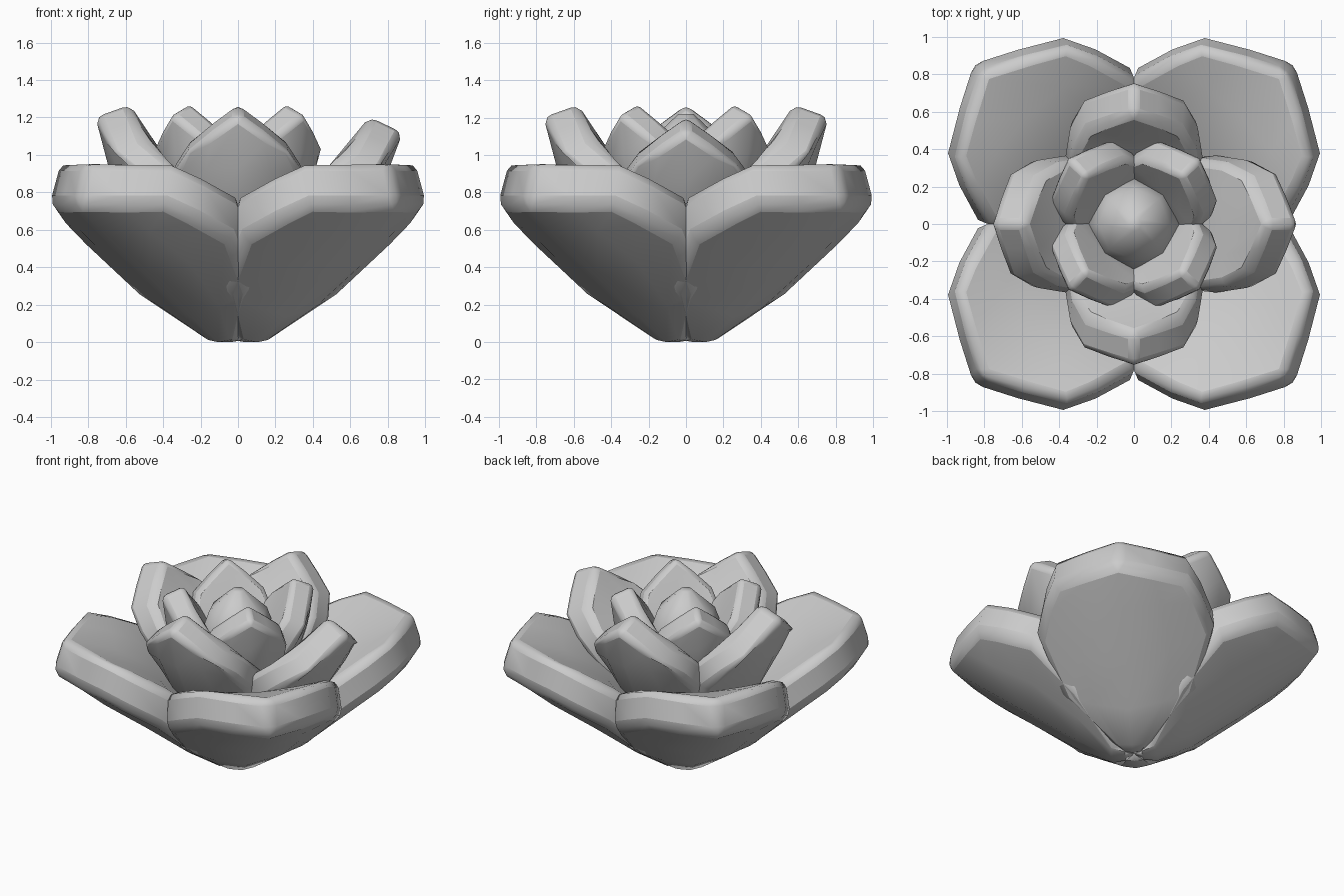
import bpy, bmesh, math
from mathutils import Matrix

if "Cube" in bpy.data.objects:
    bpy.data.objects.remove(bpy.data.objects["Cube"], do_unlink=True)

# Single stone-grey material
grey = bpy.data.materials.new("stone_grey")
grey.use_nodes = True
colour = (0.6, 0.6, 0.6, 1)
grey.diffuse_color = colour
grey.node_tree.nodes["Principled BSDF"].inputs["Base Color"].default_value = colour

COLUMNS = (-1, -0.5, 0, 0.5, 1)


def finish(name, bm, matrix, bevel):
    """Turn a bmesh into a softly bevelled, smooth shaded object."""
    bmesh.ops.recalc_face_normals(bm, faces=bm.faces)
    mesh = bpy.data.meshes.new(name)
    bm.to_mesh(mesh)
    bm.free()
    mesh.transform(matrix)
    mesh.materials.append(grey)
    obj = bpy.data.objects.new(name, mesh)
    bpy.context.collection.objects.link(obj)
    if bevel:
        mod = obj.modifiers.new("soft_rim", "BEVEL")
        mod.width, mod.segments = bevel, 2
        mod.limit_method, mod.angle_limit = "ANGLE", math.radians(50)
        mod.use_clamp_overlap = False
    bpy.ops.object.select_all(action="DESELECT")
    obj.select_set(True)
    bpy.context.view_layer.objects.active = obj
    bpy.ops.object.shade_smooth_by_angle(angle=math.radians(60))


def petal(name, stations, inward, rise, fill, bevel, matrix):
    """Cupped slab along +x. Station: centre x, edge x, half width, centre z, edge z.
    fill flattens the hollow of the inner skin."""
    bm = bmesh.new()
    layers = []
    for inner in (0, 1):
        rows = []
        for i, (xc, xe, w, zc, ze) in enumerate(stations):
            k = inner * min(1, 0.3 + 0.35 * i)
            side = 1 - 0.05 * inner
            tip = i == len(stations) - 1
            flat = 0 if tip else fill * inner
            power = 1.1 if tip else 1.5
            row = []
            for t in COLUMNS:
                cup = flat + (1 - flat) * abs(t) ** power
                row.append(bm.verts.new((xc + (xe - xc) * cup - inward * k,
                                         w * t * side,
                                         zc + (ze - zc) * cup + rise * k)))
            rows.append(row)
        layers.append(rows)
        for a, b in zip(rows, rows[1:]):
            for j in range(len(COLUMNS) - 1):
                bm.faces.new((a[j], a[j + 1], b[j + 1], b[j]))
    # Close the rim between the outer and inner skins
    loops = [r[0] + [row[-1] for row in r[1:]] + r[-1][-2::-1]
             + [row[0] for row in r[-2:0:-1]] for r in layers]
    n = len(loops[0])
    for j in range(n):
        m = (j + 1) % n
        bm.faces.new((loops[0][j], loops[0][m], loops[1][m], loops[1][j]))
    finish(name, bm, matrix, bevel)


OUTER = [(0, 0, 0.08, 0, 0.01), (0.15, 0.13, 0.15, 0, 0.03),
         (0.37, 0.35, 0.45, 0.14, 0.28), (0.66, 0.62, 0.58, 0.34, 0.55),
         (0.98, 0.82, 0.52, 0.56, 0.65), (1.225, 0.985, 0.44, 0.73, 0.73)]
MIDDLE = [(0, 0, 0.1, 0.05, 0.06), (0.28, 0.24, 0.22, 0.32, 0.36),
          (0.56, 0.40, 0.37, 0.66, 0.76), (0.69, 0.55, 0.345, 0.93, 0.9),
          (0.765, 0.68, 0.27, 1.215, 1.01)]
INNER = [(0, 0, 0.1, 0.2, 0.2), (0.25, 0.18, 0.17, 0.5, 0.52),
         (0.42, 0.27, 0.26, 0.8, 0.82), (0.47, 0.34, 0.265, 1.0, 0.94),
         (0.5, 0.415, 0.23, 1.22, 1.03)]

# Three tiers of four petals
names = ("left", "back", "right", "front")
corners = ("back_left", "back_right", "front_right", "front_left")
for i in range(4):
    straight = Matrix.Rotation(math.radians(90 * i), 4, "Z")
    diagonal = Matrix.Rotation(math.radians(45 + 90 * i), 4, "Z")
    # The left middle petal droops outward a little
    droop = Matrix.Rotation(math.radians(5.8 if i == 0 else 0), 4, "Y")
    petal("outer_petal_" + corners[i], OUTER, 0.07, 0.24, 0.65, 0.055, diagonal)
    petal("middle_petal_" + names[i], MIDDLE, 0.18, 0.065, 0.95, 0.04, straight @ droop)
    petal("inner_petal_" + corners[i], INNER, 0.14, 0.06, 0.8, 0.03, diagonal)

# Eight-sided bud in the middle
bud = bmesh.new()
SIDES = 8
rings = []
for r, z in ((0.08, 0.35), (0.22, 0.7), (0.245, 0.92), (0.19, 1.08), (0.04, 1.22)):
    rings.append([bud.verts.new((r * math.cos(s * math.tau / SIDES),
                                 r * math.sin(s * math.tau / SIDES), z))
                  for s in range(SIDES)])
for a, b in zip(rings, rings[1:]):
    for s in range(SIDES):
        t = (s + 1) % SIDES
        bud.faces.new((a[s], a[t], b[t], b[s]))
bud.faces.new(rings[0])
bud.faces.new(rings[-1])
finish("centre_bud", bud, Matrix(), 0)
